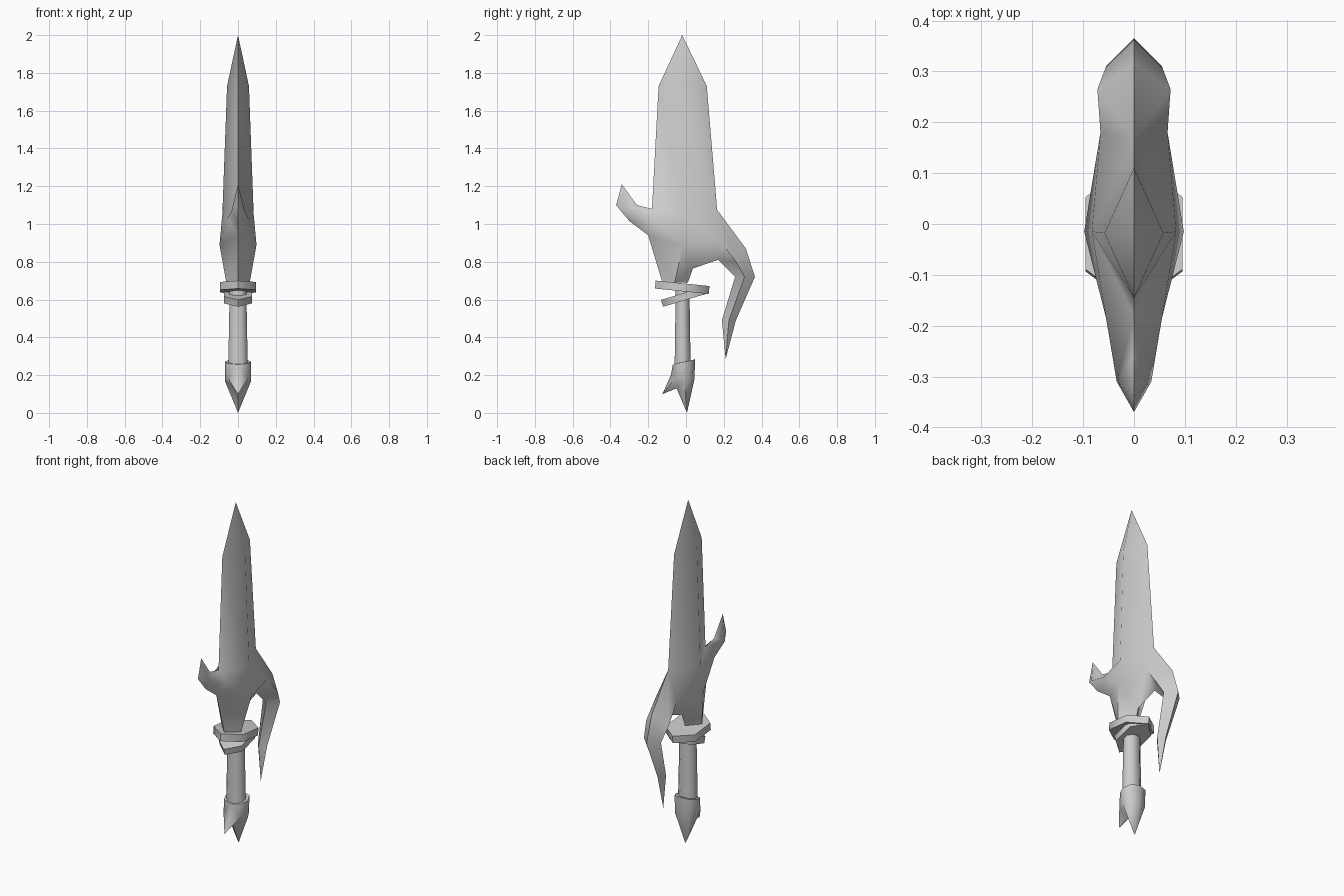
import bpy, bmesh, math
from mathutils import Matrix, Vector

if "Cube" in bpy.data.objects:
    bpy.data.objects.remove(bpy.data.objects["Cube"])

grey = bpy.data.materials.new("plain grey")
grey.diffuse_color = (0.6, 0.6, 0.6, 1)
grey.use_nodes = True
grey.node_tree.nodes["Principled BSDF"].inputs["Base Color"].default_value = grey.diffuse_color


def finish(name, bm):
    """Clean up, shade and add a part to the scene."""
    bmesh.ops.remove_doubles(bm, verts=bm.verts, dist=0.0005)
    bmesh.ops.holes_fill(bm, edges=bm.edges, sides=0)
    bmesh.ops.recalc_face_normals(bm, faces=bm.faces)
    mesh = bpy.data.meshes.new(name)
    bm.to_mesh(mesh)
    bm.free()
    ob = bpy.data.objects.new(name, mesh)
    bpy.context.collection.objects.link(ob)
    mesh.materials.append(grey)
    bpy.ops.object.select_all(action='DESELECT')
    ob.select_set(True)
    bpy.context.view_layer.objects.active = ob
    bpy.ops.object.shade_smooth_by_angle(angle=math.radians(65))


def mirrored(name, pts, faces):
    """Build the +x half from named points, mirrored to -x."""
    bm = bmesh.new()
    for side in (1, -1):
        vs = {k: bm.verts.new((side * x, y, z)) for k, (x, y, z) in pts.items()}
        for f in faces.split(","):
            bm.faces.new([vs[k] for k in f.split()])
    finish(name, bm)


def prism(name, sides, centre, half, tilt=0, turn=0, taper=1):
    """Tilted prism, half = (x, y, z) half sizes."""
    bm = bmesh.new()
    rot = Matrix.Rotation(tilt, 3, 'X')
    rings = []
    for end, k in ((-1, 1), (1, taper)):
        ring = []
        for i in range(sides):
            a = math.tau * i / sides + turn
            p = Vector((k * half[0] * math.cos(a), k * half[1] * math.sin(a), end * half[2]))
            ring.append(bm.verts.new(rot @ p + Vector(centre)))
        rings.append(ring)
    for i in range(sides):
        j = (i + 1) % sides
        bm.faces.new((rings[0][i], rings[0][j], rings[1][j], rings[1][i]))
    finish(name, bm)


# Blade with the front thorn and the hooked rear horn:
# a/b front and rear edges, r centre ridge, t/u/l thorn, h/c/d horn
mirrored("blade", {
    "a0": (0, -.02, 2), "a1": (0, -.145, 1.73), "a2": (0, -.18, 1.08),
    "a3": (0, -.2, .94), "a4": (0, -.125, .69),
    "b1": (0, .11, 1.73), "b2": (0, .165, 1.075), "b4": (0, .01, .69),
    "r1": (.058, -.018, 1.73), "r2": (.083, -.015, 1.05),
    "r3": (.098, -.015, .89), "r4": (.062, -.06, .69),
    "t0": (.055, -.185, 1.03), "t1": (.034, -.31, 1.07),
    "u1": (0, -.26, 1.10), "u2": (0, -.34, 1.21),
    "l1": (0, -.37, 1.10), "l2": (0, -.30, 1.015),
    "h0": (.066, .18, .91), "h1": (.072, .265, .8), "h2": (.055, .31, .72),
    "h3": (.03, .227, .49), "h4": (0, .21, .285),
    "c1": (0, .317, .87), "c2": (0, .365, .72), "c3": (0, .264, .49),
    "d0": (0, .037, .765), "d1": (0, .17, .81), "d2": (0, .26, .72), "d3": (0, .19, .49),
}, "a0 a1 r1,a0 r1 b1,a1 a2 r2 r1,r1 r2 b2 b1,"
   "a2 t0 r2,t0 a3 r3,r2 t0 r3,a2 u1 t1 t0,t0 t1 l2 a3,u1 u2 t1,t1 u2 l1,t1 l1 l2,"
   "a3 a4 r4 r3,r3 r4 d0,r4 b4 d0,r2 r3 h0,b2 r2 h0,b2 h0 h1 c1,r3 d0 h0,h0 d0 d1,h0 d1 h1,"
   "c1 h1 h2 c2,h1 d1 d2 h2,c2 h2 h3 c3,h2 d2 d3 h3,c3 h3 h4,h3 d3 h4")

# Grip and the two tilted bands at its top
prism("grip", 8, (0, -.018, .45), (.056, .046, .21), turn=math.pi / 8, taper=.85)
prism("upper_band", 6, (0, -.02, .665), (.11, .143, .021), tilt=-.1, turn=math.pi / 6)
prism("lower_band", 6, (0, -.01, .615), (.085, .122, .019), tilt=.29, turn=math.pi / 6)

# Pommel cap with a main point and a small front spike
mirrored("pommel", {
    "F": (0, -.07, .255), "G": (.055, -.05, .262), "S": (.07, -.01, .27),
    "H": (.05, .035, .28), "K": (0, .048, .285),
    "f": (0, -.08, .2), "s": (.07, -.01, .17), "g": (.055, -.055, .185),
    "h": (.048, .032, .175), "k": (0, .045, .18),
    "tip": (0, .005, .0), "n": (0, -.05, .13), "p": (0, -.125, .1),
}, "F f g G,G g s S,S s h H,H h k K,k h tip,h s tip,s n tip,s g n,g p n,g f p")
